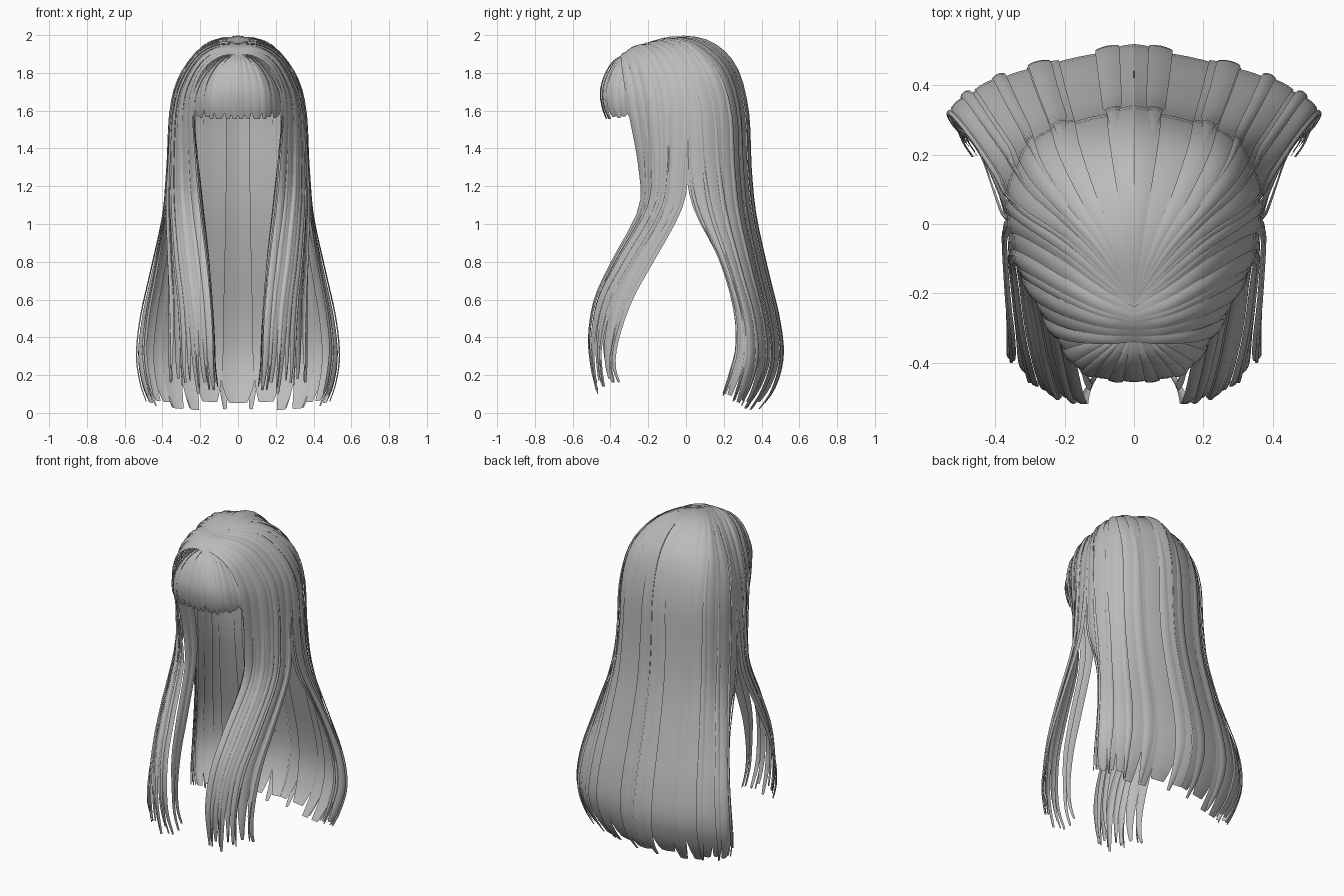
import bpy, math, random
from mathutils import Vector

random.seed(7)
hair = bpy.data.materials.new("hair grey")
hair.diffuse_color = (0.5, 0.5, 0.5, 1)


def spline(pts, t):
    """Catmull-Rom through pts, t in 0..1."""
    n = len(pts) - 1
    s = min(max(t, 0), 1) * n
    i = min(int(s), n - 1)
    f = s - i
    b, c = pts[i], pts[i + 1]
    a = pts[i - 1] if i > 0 else b * 2 - c
    d = pts[i + 2] if i + 2 <= n else c * 2 - b
    return 0.5 * (2 * b + (c - a) * f + (2 * a - 5 * b + 4 * c - d) * f * f
                  + (3 * b - a - 3 * c + d) * f ** 3)


def guide(*pts):
    return [Vector(p) for p in pts]


def surface(guides, u, v):
    return spline([spline(g, v) for g in guides], u)


def normal(guides, u, v):
    e = 0.01
    v = min(max(v, 0.04), 0.98)
    du = surface(guides, min(u + e, 1), v) - surface(guides, max(u - e, 0), v)
    dv = surface(guides, u, v + e) - surface(guides, u, v - e)
    return du.cross(dv).normalized()


def ribbon(verts, faces, guides, u0, u1, length, lift, dome, split, tip, rows, v0=0.0):
    """One lock: a domed strip on the guide surface that tapers below 'split'."""
    cols, base = 4, len(verts)
    mid, half = (u0 + u1) / 2, (u1 - u0) / 2
    drift = random.uniform(-0.3, 0.3) * half
    for j in range(rows + 1):
        v = v0 + (length - v0) * j / rows
        k = max(0, (v - split) / (length - split))
        width = half * (1 - (1 - tip) * k ** 1.7)
        # the first lock keeps its edge on the centre line
        centre = u0 + width if u0 == 0 else mid + drift * k
        ramp = min(1, (v - v0) * 5)
        if v0 > 0:
            width *= 0.15 + 0.85 * min(1, (v - v0) * 4)
        for i in range(cols + 1):
            s = 2 * i / cols - 1
            u = min(max(centre + width * s, 0), 1)
            n = normal(guides, u, v)
            verts.append(surface(guides, u, v) + n * ramp * (lift + dome * (1 - s * s)))
    for j in range(rows):
        for i in range(cols):
            a = base + j * (cols + 1) + i
            faces.append((a, a + 1, a + cols + 2, a + cols + 1))


def sheet(name, guides, count, split, rows, shortest, dome, loose=0, tip=0.3):
    """Half of a hair layer, made of locks side by side, then mirrored."""
    verts, faces = [], []
    w = 1 / count
    cuts = [(k + random.uniform(-0.25, 0.25) * (0 < k < count)) * w for k in range(count + 1)]
    for k in range(count):
        ribbon(verts, faces, guides, max(0, cuts[k] - 0.1 * w), min(1, cuts[k + 1] + 0.1 * w),
               random.uniform(shortest, 1), 0.003 * (-1) ** k, dome,
               split + random.uniform(-0.05, 0.05), tip, rows)
    # loose locks lying over the main layer
    for k in range(loose):
        u = (k + random.uniform(0.3, 0.7)) / loose
        h = random.uniform(0.2, 0.35) * w
        ribbon(verts, faces, guides, max(0.001, u - h), min(1, u + h),
               random.uniform(shortest, 1), 0.009, 0.005, split - 0.1, 0.3, rows,
               random.uniform(0.15, 0.4))
    mesh = bpy.data.meshes.new(name)
    mesh.from_pydata(verts, [], faces)
    mesh.materials.append(hair)
    obj = bpy.data.objects.new(name, mesh)
    bpy.context.collection.objects.link(obj)
    bpy.ops.object.select_all(action='DESELECT')
    obj.select_set(True)
    bpy.context.view_layer.objects.active = obj
    bpy.ops.object.shade_smooth_by_angle(angle=math.radians(35))
    mod = obj.modifiers.new("mirror", 'MIRROR')
    mod.merge_threshold = 0.0005


# crown and long back curtain: centre, corner, side and split edge
back = [
    guide((0, -.23, 1.955), (0, -.05, 1.995), (0, .13, 1.965), (0, .265, 1.835), (0, .33, 1.6),
          (0, .345, 1.3), (0, .37, 1.05), (0, .435, .75), (0, .495, .5), (0, .515, .3),
          (0, .47, .13), (0, .38, .01)),
    guide((0, -.23, 1.955), (.08, -.07, 1.985), (.17, .06, 1.94), (.24, .185, 1.81), (.263, .25, 1.6),
          (.27, .265, 1.3), (.28, .29, 1.05), (.31, .355, .75), (.335, .415, .5), (.345, .435, .3),
          (.33, .39, .14), (.30, .32, .02)),
    guide((0, -.23, 1.955), (.1, -.12, 1.97), (.205, -.02, 1.92), (.305, .05, 1.785), (.352, .1, 1.6),
          (.362, .12, 1.3), (.38, .16, 1.05), (.445, .25, .75), (.5, .32, .5), (.52, .335, .3),
          (.5, .3, .15), (.46, .26, .04)),
    guide((0, -.24, 1.955), (.1, -.18, 1.955), (.205, -.1, 1.91), (.3, -.035, 1.78), (.35, -.005, 1.6),
          (.365, 0, 1.3), (.38, .04, 1.08), (.42, .18, .8), (.465, .25, .55), (.485, .26, .35),
          (.47, .22, .2), (.44, .17, .07)),
]
sheet("back_hair", back, 10, 0.84, 34, 0.96, 0.003, loose=6, tip=0.55)

# locks falling in front of each shoulder: rear, middle and face edge
side = [
    guide((0, -.22, 1.953), (.1, -.14, 1.957), (.205, -.05, 1.905), (.3, .01, 1.775), (.35, .03, 1.6),
          (.365, .015, 1.3), (.375, -.02, 1.08), (.37, -.17, .8), (.365, -.28, .6), (.365, -.35, .4),
          (.365, -.37, .25), (.355, -.335, .13)),
    guide((0, -.28, 1.94), (.1, -.255, 1.937), (.2, -.21, 1.88), (.28, -.165, 1.755), (.322, -.14, 1.6),
          (.333, -.13, 1.3), (.328, -.16, 1.08), (.305, -.32, .8), (.28, -.425, .6), (.265, -.47, .4),
          (.26, -.47, .25), (.25, -.45, .09)),
    guide((0, -.34, 1.895), (.08, -.345, 1.89), (.165, -.34, 1.835), (.22, -.325, 1.73),
          (.238, -.305, 1.6), (.22, -.25, 1.3), (.2, -.25, 1.08), (.165, -.395, .8), (.145, -.485, .6),
          (.13, -.515, .4), (.12, -.5, .25), (.1, -.46, .12)),
]
sheet("front_locks", side, 7, 0.72, 34, 0.95, 0.006, loose=4)

# face edge of the front locks, turned back towards the neck
inner = [
    guide((.235, -.3, 1.7), (.23, -.28, 1.5), (.22, -.24, 1.3), (.2, -.25, 1.08), (.165, -.385, .8),
          (.145, -.46, .6), (.13, -.48, .4), (.125, -.47, .25), (.11, -.44, .12)),
    guide((.25, -.2, 1.7), (.235, -.14, 1.5), (.205, -.12, 1.3), (.18, -.15, 1.08), (.15, -.28, .8),
          (.14, -.36, .6), (.135, -.395, .4), (.13, -.385, .25), (.12, -.34, .12)),
]
sheet("inner_locks", inner, 2, 0.6, 26, 0.95, 0.006)

# rounded fringe: temple, middle and centre
fringe = [
    guide((.02, -.29, 1.915), (.115, -.3, 1.86), (.19, -.3, 1.78), (.235, -.3, 1.69),
          (.245, -.295, 1.62), (.24, -.285, 1.56)),
    guide((.01, -.305, 1.91), (.08, -.365, 1.86), (.125, -.405, 1.78), (.145, -.425, 1.7),
          (.15, -.418, 1.62), (.145, -.395, 1.555)),
    guide((0, -.31, 1.905), (0, -.385, 1.865), (0, -.435, 1.79), (0, -.457, 1.7), (0, -.447, 1.62),
          (0, -.425, 1.555)),
]
sheet("fringe", fringe, 8, 0.85, 14, 0.96, 0.003, tip=0.5)
